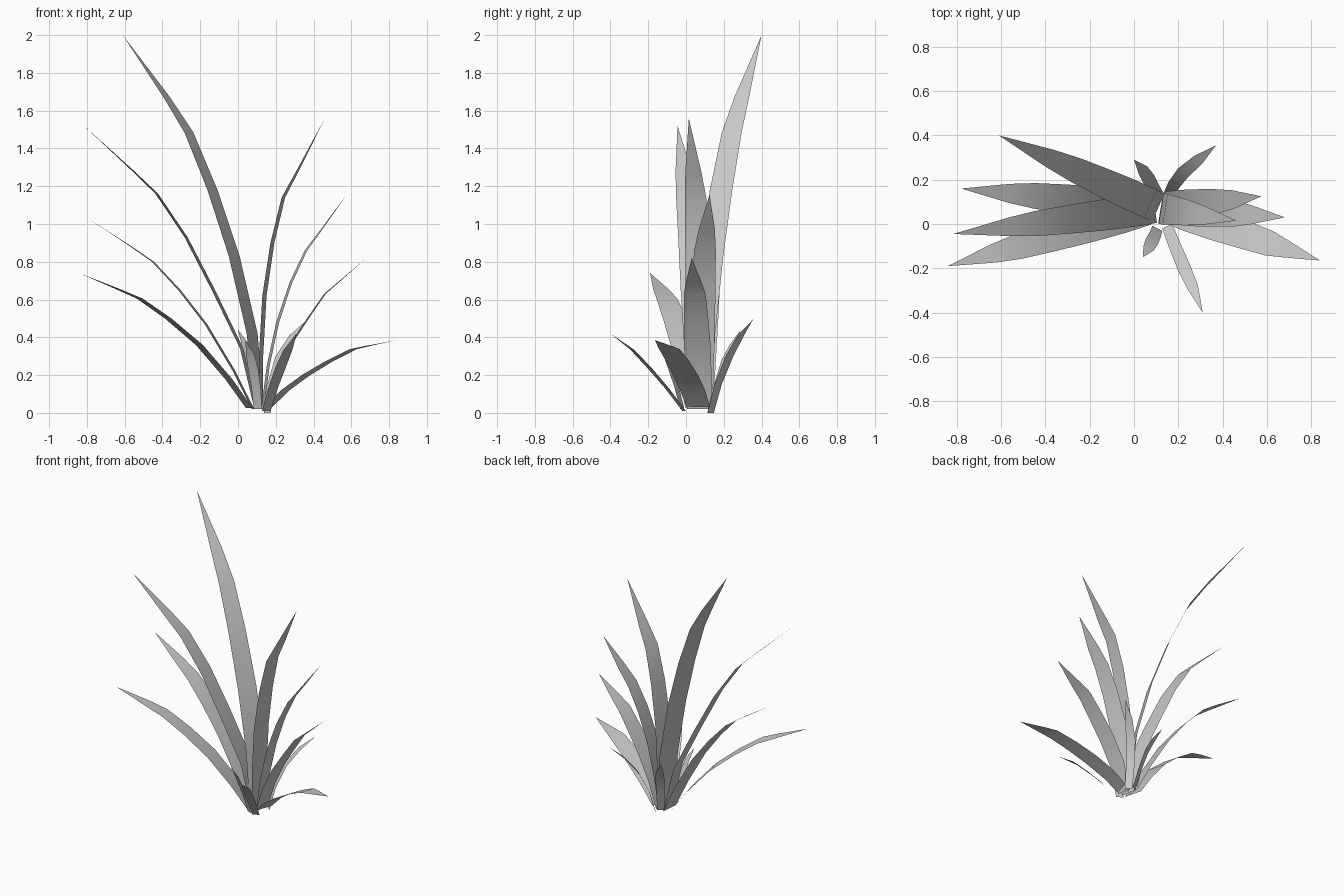
import bpy
from mathutils import Vector


def leaf(name, path, widths):
    """Flat blade: a ribbon along path, widened horizontally, ending in a point."""
    pts = [Vector(p) for p in path]
    heading = pts[-1] - pts[0]
    side = Vector((-heading.y, heading.x, 0)).normalized()
    verts, faces = [], []
    for p, w in zip(pts[:-1], widths):
        verts += [p - side * w / 2, p + side * w / 2]
    verts.append(pts[-1])
    n = len(pts) - 1
    for i in range(n - 1):
        a = 2 * i
        faces.append((a, a + 2, a + 3, a + 1))
    faces.append((2 * n - 2, 2 * n, 2 * n - 1))
    mesh = bpy.data.meshes.new(name)
    mesh.from_pydata(verts, [], faces)
    mesh.shade_smooth()
    ob = bpy.data.objects.new(name, mesh)
    bpy.context.collection.objects.link(ob)


def long_leaf(name, y0, y1, profile):
    """Long blade given by its side profile (x, z), y changing evenly from y0 to y1."""
    x0, x1 = profile[0][0], profile[-1][0]
    path = [(x, y0 + (y1 - y0) * (x - x0) / (x1 - x0), z) for x, z in profile]
    leaf(name, path, (0.13, 0.14, 0.14, 0.13, 0.115, 0.085))


# Long leaves fanning to the left
long_leaf("tallest_left_leaf", 0.075, 0.40,
          [(0.11, 0.02), (0.075, 0.42), (-0.02, 0.83), (-0.135, 1.18), (-0.26, 1.485), (-0.38, 1.675), (-0.61, 2.0)])
long_leaf("upper_left_leaf", 0.07, -0.045,
          [(0.095, 0.02), (0.02, 0.34), (-0.13, 0.65), (-0.275, 0.93), (-0.43, 1.16), (-0.56, 1.285), (-0.815, 1.52)])
long_leaf("middle_left_leaf", 0.075, 0.16,
          [(0.08, 0.02), (-0.02, 0.22), (-0.17, 0.47), (-0.31, 0.65), (-0.45, 0.80), (-0.565, 0.88), (-0.78, 1.02)])
long_leaf("lower_left_leaf", 0.06, -0.19,
          [(0.06, 0.025), (-0.05, 0.18), (-0.205, 0.36), (-0.37, 0.50), (-0.52, 0.605), (-0.635, 0.655), (-0.84, 0.74)])

# Long leaves fanning to the right
long_leaf("upper_right_leaf", 0.07, 0.015,
          [(0.12, 0.02), (0.122, 0.3), (0.14, 0.62), (0.182, 0.90), (0.24, 1.14), (0.315, 1.28), (0.46, 1.56)])
long_leaf("middle_right_leaf", 0.075, 0.125,
          [(0.13, 0.02), (0.16, 0.25), (0.21, 0.48), (0.28, 0.69), (0.36, 0.86), (0.445, 0.975), (0.575, 1.155)])
long_leaf("lower_right_leaf", 0.07, 0.03,
          [(0.14, 0.02), (0.20, 0.20), (0.285, 0.37), (0.37, 0.50), (0.46, 0.63), (0.53, 0.69), (0.68, 0.82)])
long_leaf("lowest_right_leaf", 0.065, -0.165,
          [(0.16, 0.03), (0.25, 0.12), (0.36, 0.20), (0.48, 0.272), (0.61, 0.337), (0.675, 0.352), (0.84, 0.385)])

# Short leaves at the front and back of the base
short = (0.05, 0.055, 0.06, 0.05)
leaf("back_right_small_leaf",
     [(0.155, 0.13, 0), (0.175, 0.17, 0.15), (0.22, 0.23, 0.30), (0.29, 0.29, 0.41), (0.37, 0.355, 0.495)], short)
leaf("back_left_small_leaf",
     [(0.11, 0.13, 0.02), (0.085, 0.17, 0.17), (0.065, 0.205, 0.28), (0.04, 0.245, 0.36), (0, 0.29, 0.44)], short)
leaf("front_right_small_leaf",
     [(0.15, -0.01, 0.01), (0.185, -0.10, 0.13), (0.225, -0.195, 0.24), (0.265, -0.285, 0.335), (0.31, -0.40, 0.42)], short)
leaf("front_left_small_leaf",
     [(0.105, -0.02, 0.02), (0.095, -0.05, 0.14), (0.08, -0.08, 0.23), (0.065, -0.11, 0.31), (0.04, -0.15, 0.38)], short)
